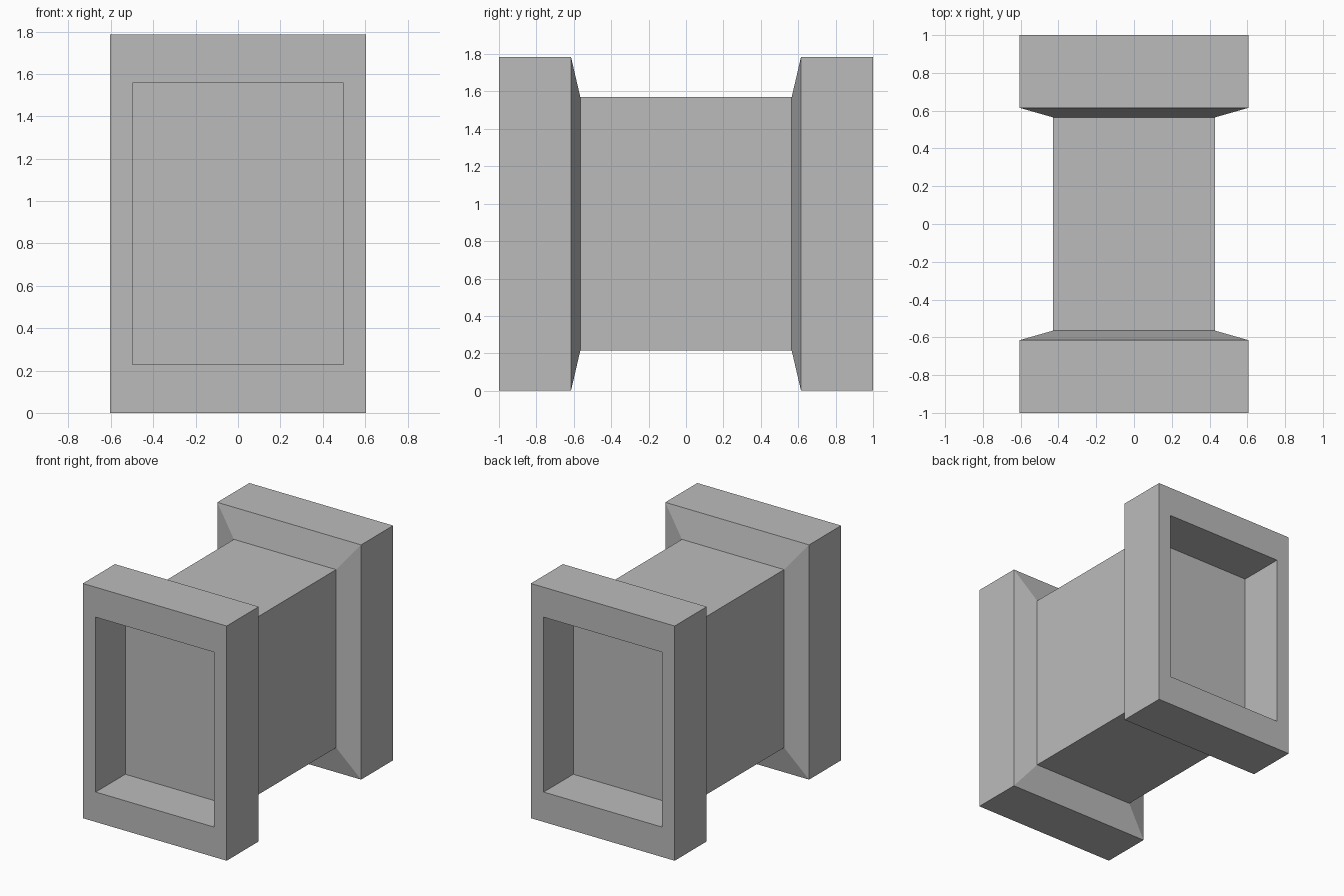
import bpy
import bmesh

cube = bpy.data.objects.get("Cube")
if cube:
    bpy.data.objects.remove(cube, do_unlink=True)

MID_Z = 0.8925

grey = bpy.data.materials.new("plain_grey")
grey.use_nodes = True
colour = (0.5, 0.5, 0.5, 1)
grey.diffuse_color = colour
grey.node_tree.nodes["Principled BSDF"].inputs["Base Color"].default_value = colour


def loft(name, sections, cap=False, mirrored=False):
    """Join rectangles (y, half width, half height) from front to back."""
    bm = bmesh.new()
    side = -1 if mirrored else 1
    rings = []
    for y, w, h in sections:
        rings.append([bm.verts.new((sx * w, side * y, MID_Z + sz * h))
                      for sx, sz in ((-1, -1), (1, -1), (1, 1), (-1, 1))])
    if cap:
        bm.faces.new(rings[0])
    for a, b in zip(rings, rings[1:]):
        for i in range(4):
            j = (i + 1) % 4
            bm.faces.new((a[i], b[i], b[j], a[j]))
    if mirrored:
        bmesh.ops.reverse_faces(bm, faces=bm.faces[:])
    mesh = bpy.data.meshes.new(name)
    bm.to_mesh(mesh)
    bm.free()
    mesh.materials.append(grey)
    obj = bpy.data.objects.new(name, mesh)
    bpy.context.collection.objects.link(obj)


# End flange: recess floor, recess mouth, outer rim, outer back, neck
flange = [
    (-0.645, 0.497, 0.665),
    (-1.0, 0.497, 0.665),
    (-1.0, 0.605, MID_Z),
    (-0.615, 0.605, MID_Z),
    (-0.565, 0.43, 0.677),
]
loft("front_flange", flange, cap=True)
loft("back_flange", flange, cap=True, mirrored=True)

# Straight box section between the flanges
loft("middle_body", [(-0.565, 0.43, 0.677), (0.565, 0.43, 0.677)])
